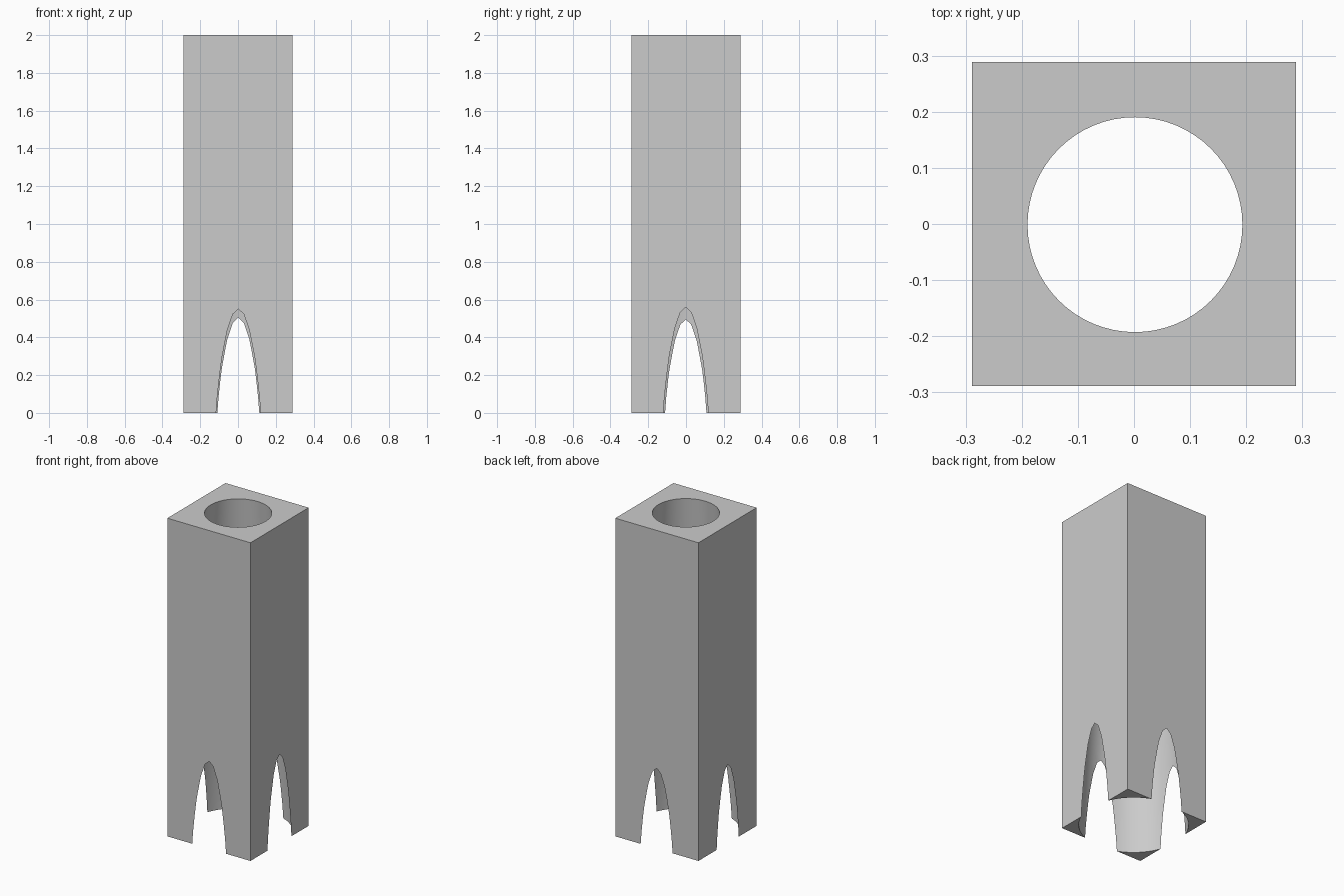
import bpy, bmesh, math
from mathutils import Matrix

if "Cube" in bpy.data.objects:
    bpy.data.objects.remove(bpy.data.objects["Cube"])

HALF, HEIGHT = 0.289, 2.0
R_BASE, R_TOP, POWER = 0.311, 0.1915, 1.27   # flared bore
CENTER = (0.0017, -0.0012)                   # bore sits a hair off axis
SEGMENTS, RINGS = 64, 24


def make_object(name, bm):
    bmesh.ops.recalc_face_normals(bm, faces=bm.faces)
    mesh = bpy.data.meshes.new(name)
    bm.to_mesh(mesh)
    bm.free()
    obj = bpy.data.objects.new(name, mesh)
    bpy.context.collection.objects.link(obj)
    return obj


def bore_radius(z):
    t = max(z, 0) / HEIGHT
    return R_BASE - (R_BASE - R_TOP) * t ** POWER


# Square column
bm = bmesh.new()
bmesh.ops.create_cube(bm, size=1, matrix=Matrix.Translation((0, 0, HEIGHT / 2))
                      @ Matrix.Diagonal((2 * HALF, 2 * HALF, HEIGHT, 1)))
column = make_object("hollow_column", bm)

# Tapering bore: wider than the column at its base, so it opens an arch in each side
bm = bmesh.new()
levels = [-0.1] + [HEIGHT * i / RINGS for i in range(RINGS + 1)] + [HEIGHT + 0.1]
rings = []
for z in levels:
    r = bore_radius(min(z, HEIGHT))
    rings.append([bm.verts.new((CENTER[0] + r * math.cos(a), CENTER[1] + r * math.sin(a), z))
                  for a in (2 * math.pi * k / SEGMENTS for k in range(SEGMENTS))])
for low, high in zip(rings, rings[1:]):
    for k in range(SEGMENTS):
        n = (k + 1) % SEGMENTS
        bm.faces.new((low[k], low[n], high[n], high[k]))
bm.faces.new(rings[0][::-1])
bm.faces.new(rings[-1])
cutter = make_object("bore_cutter", bm)
cutter.hide_render = True

# Cut the bore out of the column
bpy.context.view_layer.objects.active = column
column.select_set(True)
mod = column.modifiers.new("bore", 'BOOLEAN')
mod.operation = 'DIFFERENCE'
mod.solver = 'EXACT'
mod.object = cutter
bpy.ops.object.modifier_apply(modifier=mod.name)
bpy.data.objects.remove(cutter)

# Smooth bore, sharp outer edges
bpy.ops.object.shade_smooth_by_angle(angle=math.radians(30))
